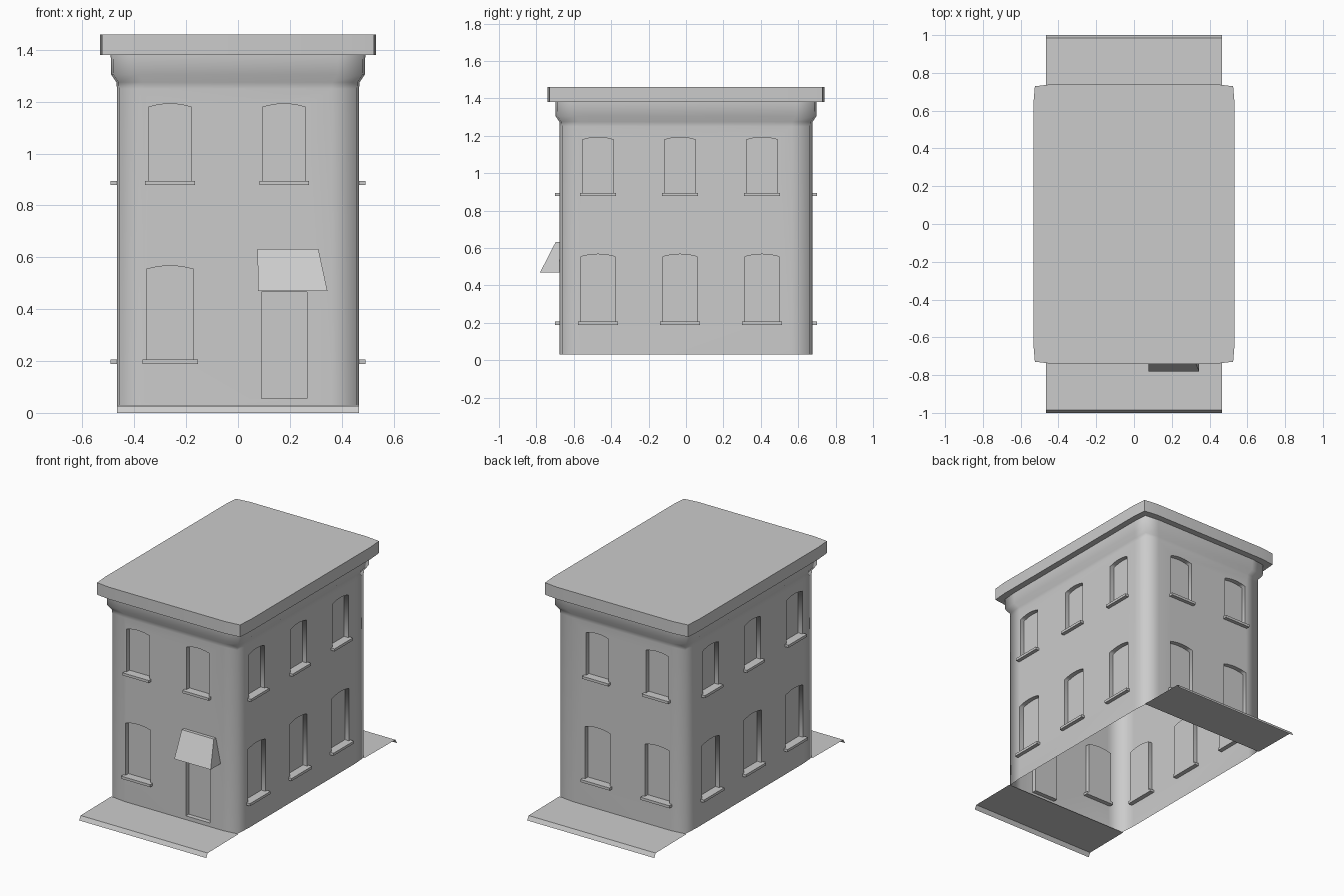
import bpy, bmesh, math

cube = bpy.data.objects.get("Cube")
if cube:
    bpy.data.objects.remove(cube, do_unlink=True)

HALF_X, HALF_Y = 0.467, 0.675


def finish(name, bm, smooth=None):
    mesh = bpy.data.meshes.new(name)
    bm.to_mesh(mesh)
    bm.free()
    obj = bpy.data.objects.new(name, mesh)
    bpy.context.collection.objects.link(obj)
    if smooth:
        shade(obj, smooth)
    return obj


def shade(obj, angle):
    bpy.ops.object.select_all(action="DESELECT")
    obj.select_set(True)
    bpy.context.view_layer.objects.active = obj
    bpy.ops.object.shade_smooth_by_angle(angle=math.radians(angle))


def loft(bm, rings):
    """Closed solid through rings that share a point count."""
    loops = [[bm.verts.new(p) for p in ring] for ring in rings]
    faces = [bm.faces.new(loops[0]), bm.faces.new(loops[-1])]
    n = len(loops[0])
    for low, high in zip(loops, loops[1:]):
        for i in range(n):
            j = (i + 1) % n
            faces.append(bm.faces.new((low[i], low[j], high[j], high[i])))
    bmesh.ops.recalc_face_normals(bm, faces=faces)


def plan(grow, z):
    """Slightly bowed rectangle, grown outward from the wall line."""
    x, y = HALF_X + grow, HALF_Y + grow
    quarter = [(x, y - 0.11), (x - 0.008, y - 0.012), (x - 0.105, y)]
    pts = []
    for sx, sy in ((1, 1), (-1, 1), (-1, -1), (1, -1)):
        part = [(sx * px, sy * py, z) for px, py in quarter]
        pts += part if sx == sy else part[::-1]
    return pts


def on_wall(side, u, z, out):
    """Point on a wall: u runs along it, out is measured from its face."""
    if side in ("front", "back"):
        return (u, (HALF_Y + out) * (1 if side == "back" else -1), z)
    return ((HALF_X + out) * (1 if side == "left" else -1), u, z)


def wall_prism(bm, side, outline, inner, outer):
    loft(bm, [[on_wall(side, u, z, d) for u, z in outline] for d in (inner, outer)])


def rect(u, half, z0, z1):
    return [(u - half, z0), (u + half, z0), (u + half, z1), (u - half, z1)]


def arched(u, half, z0, z1):
    steps = 6
    top = []
    for i in range(steps + 1):
        t = 1 - 2 * i / steps
        top.append((u + half * t, z1 - 0.013 * t * t))
    return [(u - half, z0), (u + half, z0)] + top


# Window layout: storey -> sill height, head height, half width, sill overhang
storeys = {"lower": (0.206, 0.567, 0.091, 0.016), "upper": (0.895, 1.192, 0.083, 0.013)}
columns = {"front": (-0.262, 0.178), "back": (-0.262, 0.178),
           "left": (-0.47, -0.032, 0.407), "right": (-0.47, -0.032, 0.407)}

# Pocket cutters and projecting sills
pockets = bmesh.new()
for side, centres in columns.items():
    sills = bmesh.new()
    for storey, (z0, z1, half, overhang) in storeys.items():
        for u in centres:
            if side == "front" and storey == "lower" and u > 0:
                wall_prism(pockets, side, rect(u, 0.088, 0.055, 0.467), -0.03, 0.1)
                continue
            wall_prism(pockets, side, arched(u, half, z0, z1), -0.03, 0.1)
            wall_prism(sills, side, rect(u, half + overhang, z0 - 0.017, z0), -0.03, 0.025)
    finish(side + "_window_sills", sills)
cutter = finish("pocket_cutter", pockets)
cutter.hide_render = True

# Walls with flared frieze
bm = bmesh.new()
loft(bm, [plan(g, z) for g, z in ((0, 0.03), (0, 1.25), (0.002, 1.275),
                                  (0.022, 1.305), (0.024, 1.38))])
walls = finish("walls", bm)
cut = walls.modifiers.new("pockets", "BOOLEAN")
cut.operation = "DIFFERENCE"
cut.solver = "EXACT"
cut.object = cutter
bpy.context.view_layer.objects.active = walls
walls.select_set(True)
bpy.ops.object.modifier_apply(modifier=cut.name)
bpy.data.objects.remove(cutter, do_unlink=True)

# Open the underside of the shell
bm = bmesh.new()
bm.from_mesh(walls.data)
floor = [f for f in bm.faces if f.calc_center_median().z < 0.035]
bmesh.ops.delete(bm, geom=floor, context="FACES")
bm.to_mesh(walls.data)
bm.free()
shade(walls, 85)

# Roof slab
bm = bmesh.new()
loft(bm, [plan(0.066, 1.38), plan(0.066, 1.46)])
finish("roof_slab", bm, 30)

# Door awning
bm = bmesh.new()
rings = []
for x0, x1, out, z in ((0.078, 0.345, 0.105, 0.47), (0.075, 0.31, 0.022, 0.632)):
    rings.append([on_wall("front", x, z, d)
                  for x, d in ((x0, -0.005), (x1, -0.005), (x1, out), (x0, out))])
loft(bm, rings)
finish("door_awning", bm)

# Pavement sheets with a sloped kerb
for name, s in (("front_pavement", -1), ("back_pavement", 1)):
    bm = bmesh.new()
    rows = [[bm.verts.new((x, s * y, z)) for x in (-HALF_X, HALF_X)]
            for y, z in ((HALF_Y - 0.012, 0.03), (0.985, 0.027), (1.0, 0.0))]
    for a, b in zip(rows, rows[1:]):
        quad = (a[0], a[1], b[1], b[0])
        bm.faces.new(quad if s > 0 else quad[::-1])
    for f in bm.faces:
        f.normal_update()
        if f.normal.z < 0:
            f.normal_flip()
    finish(name, bm)
